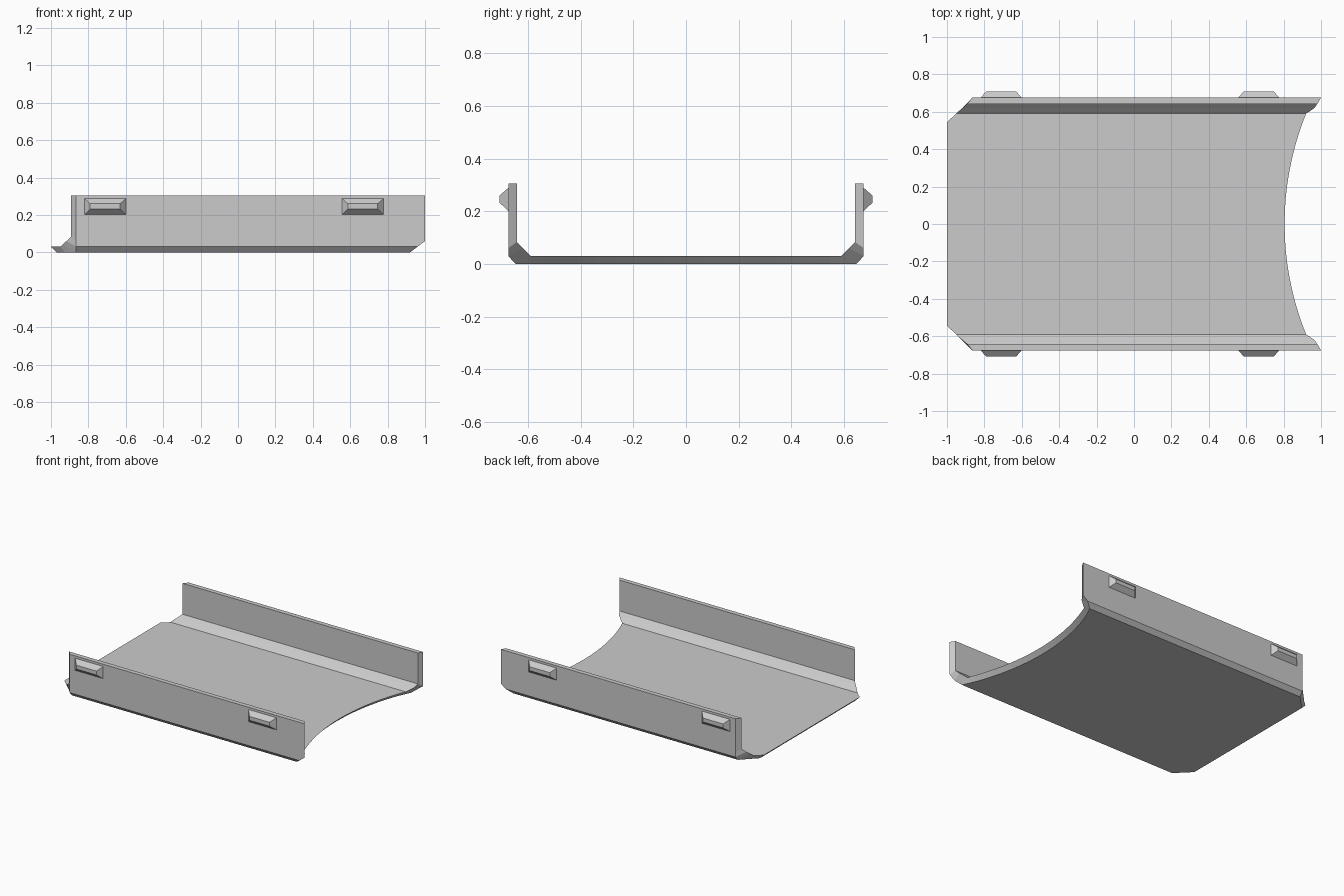
import bpy, bmesh, math

cube = bpy.data.objects.get("Cube")
if cube:
    bpy.data.objects.remove(cube, do_unlink=True)

grey = bpy.data.materials.new("plain grey")
grey.use_nodes = True
colour = (0.6, 0.6, 0.6, 1)
grey.diffuse_color = colour
grey.node_tree.nodes["Principled BSDF"].inputs["Base Color"].default_value = colour


def finish(bm, name):
    bmesh.ops.recalc_face_normals(bm, faces=bm.faces)
    mesh = bpy.data.meshes.new(name)
    bm.to_mesh(mesh)
    bm.free()
    mesh.materials.append(grey)
    ob = bpy.data.objects.new(name, mesh)
    bpy.context.collection.objects.link(ob)
    return ob


# Channel cross-section: (y, z, rear end x, curved end x) on both skins
RADIUS, TIP = 1.57, 0.805
def arc(y):
    return TIP + RADIUS - math.sqrt(RADIUS ** 2 - y ** 2)

STEPS, FLAT = 8, 0.545
floor = [FLAT * i / STEPS for i in range(STEPS + 1)]
inner = [(y, 0.03, -1, arc(y)) for y in floor] + [
    (0.59, 0.03, -0.95, 0.92),
    (0.605, 0.045, -0.935, 0.943),
    (0.62, 0.06, -0.917, 0.965),
    (0.642, 0.083, -0.892, 0.98),
    (0.642, 0.305, -0.892, 0.98)]
outer = [(y, 0, -0.97, arc(y) - 0.03) for y in floor] + [
    (0.59, 0, -0.925, 0.892),
    (0.648, 0, -0.868, 0.92),
    (0.675, 0.03, -0.865, 0.96),
    (0.675, 0.06, -0.865, 1.0),
    (0.675, 0.305, -0.865, 1.0)]


def both_sides(half):
    return [(-y, z, a, b) for y, z, a, b in reversed(half[1:])] + half


# Curved tray with upright side walls
bm = bmesh.new()
columns = []
for i, o in zip(both_sides(inner), both_sides(outer)):
    columns.append([bm.verts.new(p) for p in (
        (i[2], i[0], i[1]), (i[3], i[0], i[1]),
        (o[3], o[0], o[1]), (o[2], o[0], o[1]))])
for a, b in zip(columns, columns[1:]):
    for k in range(4):
        n = (k + 1) % 4
        bm.faces.new((a[k], a[n], b[n], b[k]))
bm.faces.new(columns[0])
bm.faces.new(columns[-1])
bmesh.ops.dissolve_limit(bm, angle_limit=0.01, verts=bm.verts, edges=bm.edges)
finish(bm, "tray")


# Tapered catch blocks on the outside of each wall
def catch(name, x, side):
    bm = bmesh.new()
    rings = []
    for y, half_x, low, high in ((0.67, 0.116, 0.197, 0.293),
                                 (0.708, 0.08, 0.232, 0.26)):
        rings.append([bm.verts.new((x + sx * half_x, side * y, z))
                      for sx, z in ((-1, low), (1, low), (1, high), (-1, high))])
    base, tip = rings
    bm.faces.new(base)
    bm.faces.new(tip)
    for k in range(4):
        n = (k + 1) % 4
        bm.faces.new((base[k], base[n], tip[n], tip[k]))
    finish(bm, name)


for side, side_name in ((-1, "front"), (1, "back")):
    for x, end in ((-0.71, "right"), (0.667, "left")):
        catch(f"{side_name}_{end}_catch", x, side)
